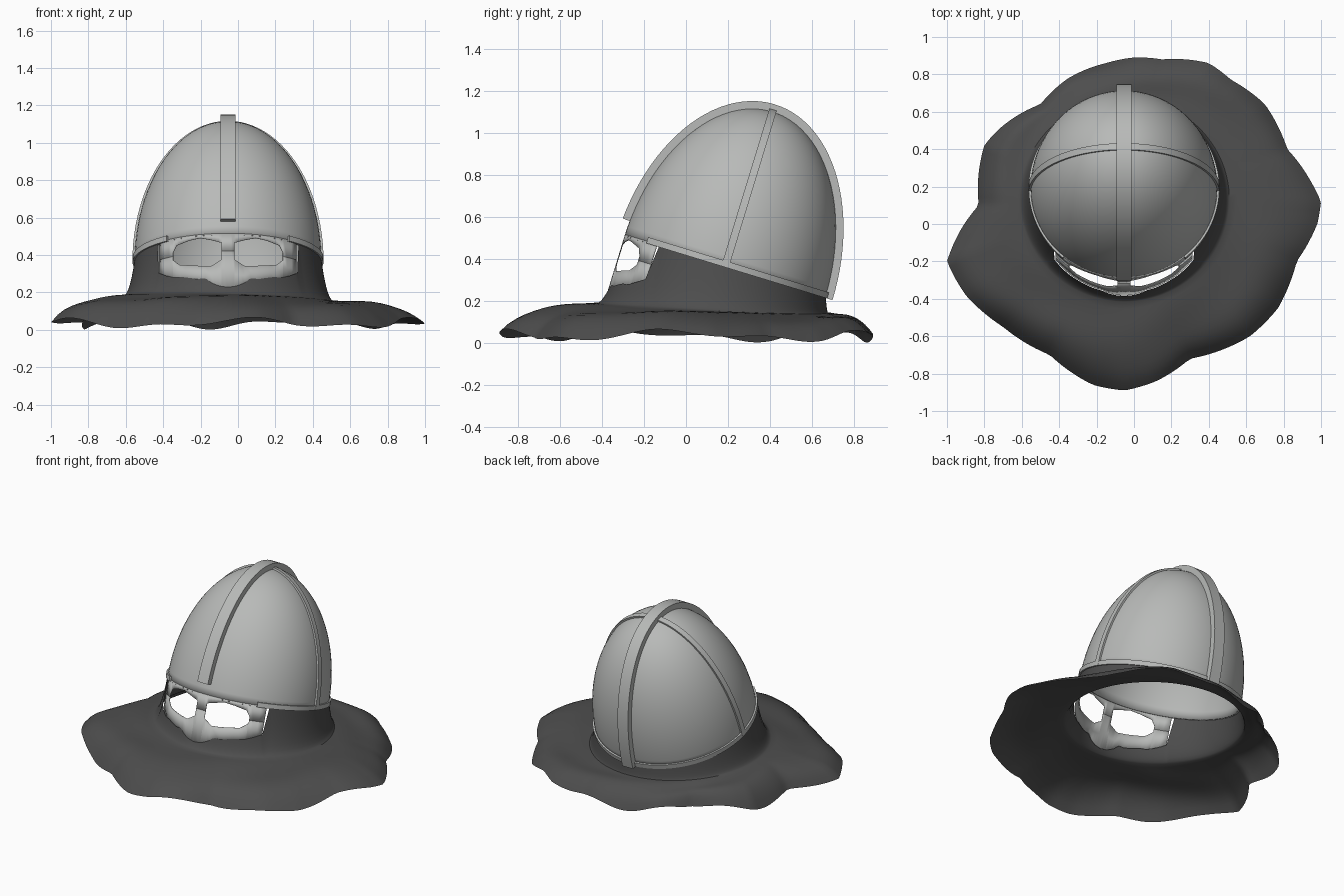
import bpy, bmesh, math
from mathutils import Vector, Matrix

if "Cube" in bpy.data.objects:
    bpy.data.objects.remove(bpy.data.objects["Cube"])

A, B = 0.5, 0.775                       # dome radius and height
TILT = math.radians(17)
M = Matrix.Translation((-0.0535, 0.185, 0.36)) @ Matrix.Rotation(-TILT, 4, 'X')


def material(name, col):
    m = bpy.data.materials.new(name)
    m.diffuse_color = (*col, 1)
    m.use_nodes = True
    m.node_tree.nodes["Principled BSDF"].inputs["Base Color"].default_value = m.diffuse_color
    return m


STEEL = material("steel grey", (0.48, 0.49, 0.48))
CLOTH = material("dark cloth", (0.075, 0.075, 0.075))


def make(name, rows, mat, close_u=False, close_v=False, caps=False, matrix=None, thick=0, recalc=True):
    """Loft a grid of points into a smooth mesh object."""
    bm = bmesh.new()
    grid = [[bm.verts.new(p) for p in r] for r in rows]
    n, m = len(grid), len(grid[0])
    for i in range(n if close_u else n - 1):
        for j in range(m if close_v else m - 1):
            a, b = grid[i], grid[(i + 1) % n]
            bm.faces.new((a[j], b[j], b[(j + 1) % m], a[(j + 1) % m]))
    if caps:
        bm.faces.new(grid[0])
        bm.faces.new(grid[-1])
    bmesh.ops.remove_doubles(bm, verts=bm.verts, dist=1e-5)
    if recalc:
        bmesh.ops.recalc_face_normals(bm, faces=bm.faces)
    if matrix:
        bm.transform(matrix)
    me = bpy.data.meshes.new(name)
    bm.to_mesh(me)
    bm.free()
    me.materials.append(mat)
    ob = bpy.data.objects.new(name, me)
    bpy.context.collection.objects.link(ob)
    if thick:
        s = ob.modifiers.new("thickness", 'SOLIDIFY')
        s.thickness, s.offset = thick, -1
    bpy.context.view_layer.objects.active = ob
    ob.select_set(True)
    bpy.ops.object.shade_smooth_by_angle(angle=math.radians(35))
    ob.select_set(False)
    return ob


def interp(table, x):
    for (x0, y0), (x1, y1) in zip(table, table[1:]):
        if x <= x1:
            return y0 + (y1 - y0) * (x - x0) / max(x1 - x0, 1e-9)
    return table[-1][1]


# Dome: half ellipsoid
rows = []
for k in range(73):
    t = 2 * math.pi * k / 72
    rows.append([(A * math.cos(p) * math.sin(t), -A * math.cos(p) * math.cos(t), B * math.sin(p))
                 for p in (math.pi / 2 * j / 24 for j in range(25))])
make("helmet_dome", rows, STEEL, matrix=M, thick=0.012)


# Straps over the dome, rectangular section
def strap(name, axis, width, height, a0, a1):
    side = Vector((1, 0, 0)) if axis == 'Y' else Vector((0, 1, 0))
    flat = Vector((0, 1, 0)) if axis == 'Y' else Vector((1, 0, 0))
    up = Vector((0, 0, 1))
    rows = []
    for k in range(49):
        a = a0 + (a1 - a0) * k / 48
        p = flat * A * math.cos(a) + up * B * math.sin(a)
        n = (flat * math.cos(a) / A + up * math.sin(a) / B).normalized()
        rows.append([p + n * h + side * w * width / 2
                     for h, w in ((-0.01, -1), (-0.01, 1), (height, 1), (height, -1))])
    make(name, rows, STEEL, close_v=True, caps=True, matrix=M)


strap("crest_strap", 'Y', 0.078, 0.035, 0, math.pi - 0.1)
strap("cross_strap", 'X', 0.036, 0.011, 0, math.pi)

# Rim band around the sides and back, ending at the mask
rows = []
for k in range(65):
    t = math.radians(40 + 280 * k / 64)
    rows.append([(r * math.sin(t), -r * math.cos(t), z)
                 for r, z in ((0.49, 0), (0.51, 0), (0.51, 0.03), (0.49, 0.03))])
make("rim_band", rows, STEEL, close_v=True, caps=True, matrix=M)

# Mask: columns by sideways distance, with eye openings between two strips
EYE_TOP = [(0.035, -0.042), (0.09, -0.025), (0.15, -0.01), (0.21, -0.017), (0.275, -0.033), (0.295, -0.07)]
EYE_LOW = [(0.035, -0.136), (0.09, -0.171), (0.15, -0.165), (0.255, -0.147), (0.275, -0.13), (0.295, -0.11)]
LOWER = [(0, -0.294), (0.05, -0.285), (0.09, -0.265), (0.12, -0.237), (0.16, -0.24), (0.25, -0.215),
         (0.28, -0.215), (0.33, -0.19), (0.366, -0.165)]


def on_shell(d, u):
    return Vector((d, -math.sqrt(A * A - d * d), u))


cols = [0, 0.017, 0.0349, 0.035, 0.05, 0.07, 0.09, 0.12, 0.15, 0.18, 0.21, 0.23, 0.255,
        0.275, 0.295, 0.2951, 0.315, 0.34, 0.366]
upper, lower = [], []
for d in [-c for c in reversed(cols[1:])] + cols:
    x = abs(d)
    eye = 0.035 <= x <= 0.295
    top = interp(EYE_TOP, x) if eye else -0.09
    low = interp(EYE_LOW, x) if eye else -0.09
    bottom = interp(LOWER, x) - 0.012
    upper.append([on_shell(d, u) for u in (0.01, top)])
    lower.append([on_shell(d, u) for u in (low, (low + bottom) / 2, bottom)])
for name, strip in (("mask_upper", upper), ("mask_lower", lower)):
    make(name, strip, STEEL, matrix=M, thick=-0.004, recalc=False)

# Cloth collar: wavy outline seen from above
OUT = [(0, .89), (-.15, .86), (-.35, .78), (-.5, .64), (-.73, .5), (-.8, .42), (-.83, .1), (-.92, -.02),
       (-1, -.2), (-.9, -.38), (-.7, -.55), (-.45, -.7), (-.22, -.86), (-.05, -.89), (.12, -.84),
       (.3, -.72), (.62, -.6), (.77, -.45), (.87, -.2), (.98, 0), (1, .12), (.95, .22), (.82, .4),
       (.7, .64), (.52, .77), (.4, .86), (.15, .88)]
C = Vector((-0.05, 0.13))
polar = []
for x, y in OUT:
    v = Vector((x, y)) - C
    polar.append((math.atan2(v.x, -v.y) % (2 * math.pi), v.length))
polar.sort()
polar = [(polar[-1][0] - 2 * math.pi, polar[-1][1])] + polar + [(polar[0][0] + 2 * math.pi, polar[0][1])]

rows = []
N = 180
for k in range(N):
    t = 2 * math.pi * (k + 0.5) / N
    s, c = math.sin(t), -math.cos(t)
    # top edge follows the dome rim, dropping below the mask in front
    front = c < 0 and abs(A * s) < 0.366
    u = interp(LOWER, abs(A * s)) if front else 0.005
    r = 0.506 if front else 0.5
    p0 = M @ Vector((r * s, r * c, u))
    # foot of the neck
    foot = Vector((C.x + 0.56 * s, C.y + 0.545 * c, 0.167 - 0.025 * c - 0.015 * s))
    ctrl = p0.lerp(foot, 0.45)
    ctrl.z = min(foot.z + 0.012, p0.z)
    row = [p0 * (1 - q) ** 2 + ctrl * 2 * q * (1 - q) + foot * q * q for q in (i / 7 for i in range(8))]
    # brim sagging towards its wavy edge
    R = interp(polar, t)
    ze = 0.034 + 0.02 * math.sin(5 * t + 1) + 0.013 * math.sin(11 * t)
    edge = Vector((C.x + R * s, C.y + R * c, max(ze, 0)))
    for i in range(1, 13):
        q = i / 12
        p = foot.lerp(edge, q)
        fall = 0.3 * q + 0.7 * q ** 5
        p.z = foot.z + (edge.z - foot.z) * fall + 0.008 * math.sin(4 * t + 5 * q) * math.sin(math.pi * q)
        row.append(p)
    rows.append(row)
make("cloth_collar", rows, CLOTH, close_u=True)
